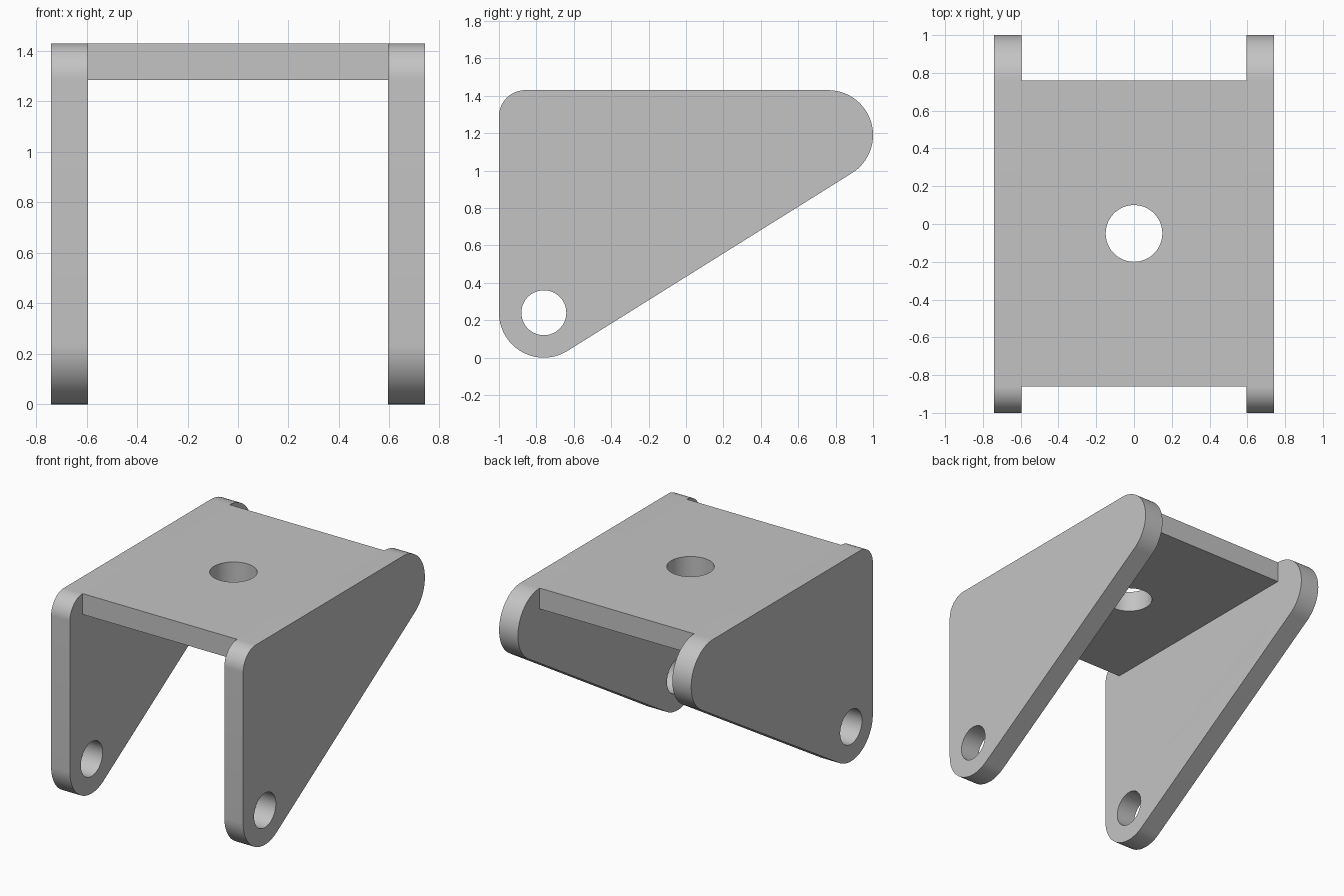
import bpy
import bmesh
from math import pi, cos, sin, atan2
from mathutils import Matrix, Vector

cube = bpy.data.objects.get("Cube")
if cube:
    bpy.data.objects.remove(cube, do_unlink=True)

TOP = 1.43
THICK = 0.145
HALF_WIDTH = 0.74
INNER = HALF_WIDTH - THICK

grey = bpy.data.materials.new("plain grey")
grey.use_nodes = True
colour = (0.55, 0.55, 0.55, 1)
grey.diffuse_color = colour
grey.node_tree.nodes["Principled BSDF"].inputs["Base Color"].default_value = colour


def arc(centre, radius, start, end, steps):
    angles = [start + (end - start) * i / steps for i in range(steps + 1)]
    return [(centre[0] + radius * cos(a), centre[1] + radius * sin(a)) for a in angles]


def circle(centre, radius, sides=64):
    return arc(centre, radius, 0, 2 * pi, sides)[:-1]


def plate(name, loops, thickness, matrix):
    """Extrude an outline with holes into a solid, then place it."""
    curve = bpy.data.curves.new(name, "CURVE")
    curve.dimensions = "2D"
    curve.fill_mode = "BOTH"
    curve.extrude = thickness / 2
    for loop in loops:
        spline = curve.splines.new("POLY")
        spline.points.add(len(loop) - 1)
        for point, (u, v) in zip(spline.points, loop):
            point.co = (u, v, 0, 1)
        spline.use_cyclic_u = True
    helper = bpy.data.objects.new(name + " outline", curve)
    bpy.context.collection.objects.link(helper)
    bpy.context.view_layer.update()
    depsgraph = bpy.context.evaluated_depsgraph_get()
    mesh = bpy.data.meshes.new_from_object(helper.evaluated_get(depsgraph))
    bpy.data.objects.remove(helper, do_unlink=True)

    bm = bmesh.new()
    bm.from_mesh(mesh)
    bmesh.ops.transform(bm, matrix=matrix, verts=bm.verts)
    bmesh.ops.remove_doubles(bm, verts=bm.verts, dist=0.0002)
    bmesh.ops.recalc_face_normals(bm, faces=bm.faces)
    bm.to_mesh(mesh)
    bm.free()
    mesh.name = name
    mesh.materials.clear()
    mesh.materials.append(grey)
    obj = bpy.data.objects.new(name, mesh)
    bpy.context.collection.objects.link(obj)
    bpy.ops.object.select_all(action="DESELECT")
    obj.select_set(True)
    bpy.context.view_layer.objects.active = obj
    bpy.ops.object.shade_smooth_by_angle(angle=pi / 6)
    return obj


# Side plates: rounded triangle with a pivot hole in the low corner
big, small = 0.24, 0.14
foot = Vector((big - 1, big))
rear = Vector((1 - big, TOP - big))
front = Vector((small - 1, TOP - small))
slope = atan2(rear.y - foot.y, rear.x - foot.x) - pi / 2
outline = (arc(foot, big, -pi, slope, 28)
           + arc(rear, big, slope, pi / 2, 36)
           + arc(front, small, pi / 2, pi, 20))
pivot_hole = circle(foot, 0.12)
for name, side in (("left_side_plate", 1), ("right_side_plate", -1)):
    x = side * (HALF_WIDTH + INNER) / 2
    upright = Matrix(((0, 0, 1, x), (1, 0, 0, 0), (0, 1, 0, 0), (0, 0, 0, 1)))
    plate(name, [outline, pivot_hole], THICK, upright)

# Top plate with a round hole in the middle
rectangle = [(-INNER, front.x), (INNER, front.x), (INNER, rear.x), (-INNER, rear.x)]
plate("top_plate", [rectangle, circle((0, (front.x + rear.x) / 2), 0.15)], THICK,
      Matrix.Translation((0, 0, TOP - THICK / 2)))
